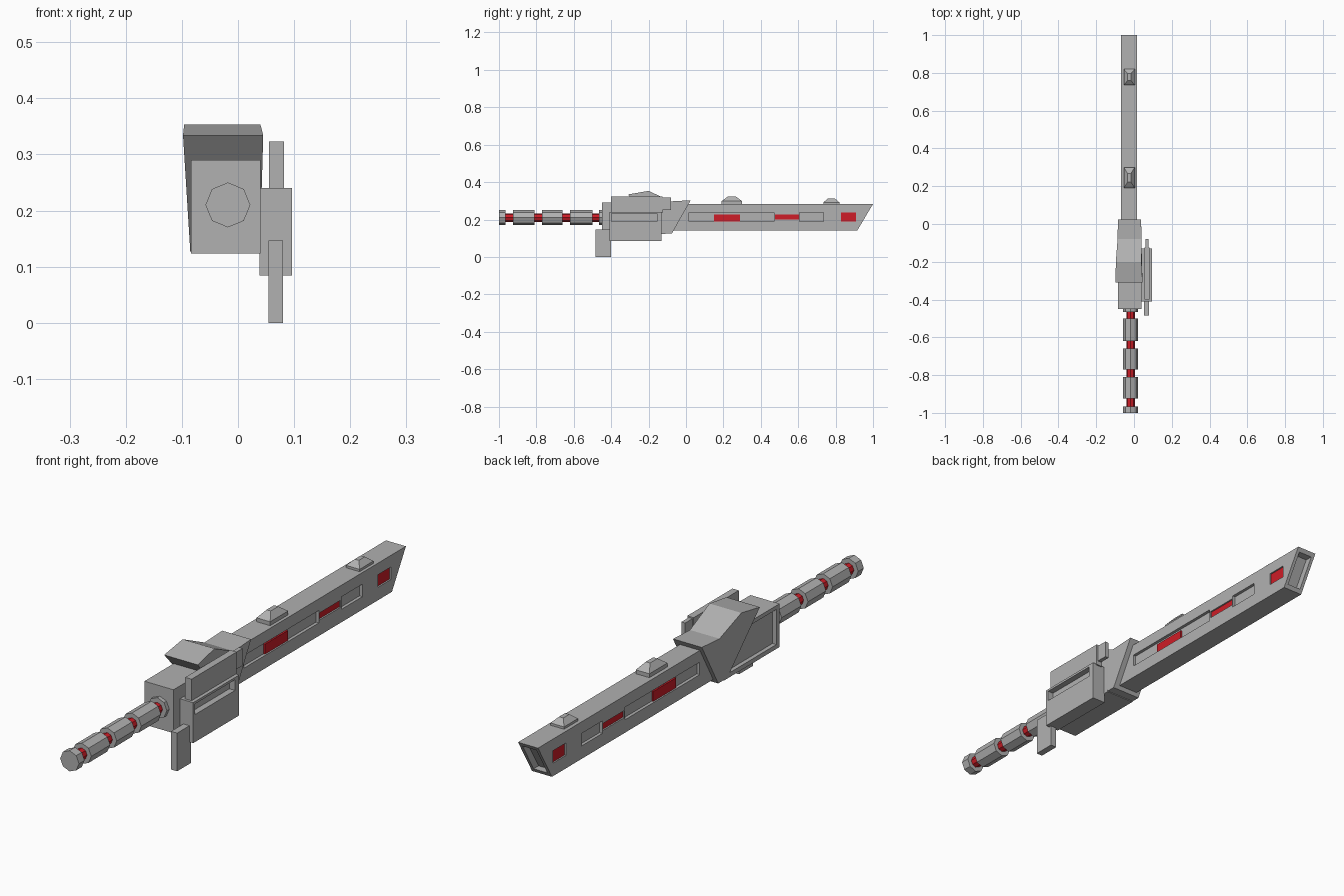
import bpy, bmesh, math
from mathutils import Matrix

if "Cube" in bpy.data.objects:
    bpy.data.objects.remove(bpy.data.objects["Cube"])


def material(name, rgb):
    m = bpy.data.materials.new(name)
    m.diffuse_color = (*rgb, 1)
    m.use_nodes = True
    m.node_tree.nodes["Principled BSDF"].inputs["Base Color"].default_value = m.diffuse_color
    return m


GREY = material("metal grey", (0.44, 0.44, 0.44))
RED = material("glow red", (0.62, 0.012, 0.02))


def finish(name, bm, mat):
    bmesh.ops.recalc_face_normals(bm, faces=bm.faces)
    me = bpy.data.meshes.new(name)
    bm.to_mesh(me)
    bm.free()
    me.materials.append(mat)
    ob = bpy.data.objects.new(name, me)
    bpy.context.collection.objects.link(ob)
    return ob


def add_prism(bm, profile):
    """Side profile points (y, z, left x, right x) joined across the width."""
    left = [bm.verts.new((p[2], p[0], p[1])) for p in profile]
    right = [bm.verts.new((p[3], p[0], p[1])) for p in profile]
    bm.faces.new(left)
    bm.faces.new(right[::-1])
    n = len(profile)
    for i in range(n):
        j = (i + 1) % n
        bm.faces.new((left[i], right[i], right[j], left[j]))


def add_box(bm, x, y, z):
    add_prism(bm, [(y[0], z[0], *x), (y[1], z[0], *x), (y[1], z[1], *x), (y[0], z[1], *x)])


def box(name, x, y, z, mat=GREY):
    bm = bmesh.new()
    add_box(bm, x, y, z)
    return finish(name, bm, mat)


def prism(name, profile, mat=GREY):
    bm = bmesh.new()
    add_prism(bm, profile)
    return finish(name, bm, mat)


def rod(name, r, y0, y1, mat):
    bm = bmesh.new()
    m = Matrix.Translation((-0.018, (y0 + y1) / 2, 0.21)) @ Matrix.Rotation(math.pi / 2, 4, 'X')
    bmesh.ops.create_cone(bm, cap_ends=True, segments=8, radius1=r, radius2=r,
                          depth=y1 - y0, matrix=m)
    return finish(name, bm, mat)


def cut(ob, cutter):
    cutter.hide_render = True
    cutter.hide_viewport = True
    cutter.display_type = 'WIRE'
    mod = ob.modifiers.new("recess", 'BOOLEAN')
    mod.operation = 'DIFFERENCE'
    mod.solver = 'EXACT'
    mod.object = cutter


# Grip: red core with octagonal collars
rod("grip_core", 0.022, -0.99, -0.44, RED)
for i, (a, b) in enumerate([(-1.0, -0.966), (-0.925, -0.81), (-0.77, -0.66),
                            (-0.62, -0.50), (-0.465, -0.445)]):
    rod(f"grip_collar_{i}", 0.04, a, b, GREY)

# Rear housing with a recessed panel on its left side
housing = box("housing", (-0.084, 0.04), (-0.45, -0.11), (0.123, 0.29))
cut(housing, box("housing_panel_cutter", (-0.2, -0.068), (-0.43, -0.125), (0.14, 0.275)))

# Sleeve with overhanging sight hump
prism("sleeve", [(-0.075, 0.126, -0.085, 0.039), (0.025, 0.303, -0.085, 0.038),
                 (-0.08, 0.297, -0.087, 0.039), (-0.20, 0.353, -0.096, 0.040),
                 (-0.31, 0.334, -0.098, 0.045), (-0.13, 0.126, -0.085, 0.039)])

# Side box with a slot, upper rail, peg and hanging lever
side_box = box("side_box", (0.038, 0.096), (-0.41, -0.13), (0.084, 0.24))
cut(side_box, box("side_slot_cutter", (0.072, 0.2), (-0.398, -0.155), (0.19, 0.231)))
box("upper_rail", (0.055, 0.082), (-0.40, -0.125), (0.235, 0.323))
box("rail_peg", (0.060, 0.076), (-0.13, -0.08), (0.252, 0.318))
box("lever", (0.054, 0.080), (-0.485, -0.40), (0.0, 0.147))

# Blade with slanted tip
XL, XR = -0.069, 0.016
blade = prism("blade", [(-0.09, 0.14, XL, XR), (0.915, 0.14, XL, XR),
                        (1.0, 0.283, XL, XR), (-0.02, 0.283, XL, XR)])


def tip_y(z):
    return 0.915 + (z - 0.14) * 0.085 / 0.143


# Hollow in the slanted tip
xi = (XL + 0.013, XR - 0.013)
cut(blade, prism("tip_cutter", [(tip_y(0.155) - 0.03, 0.155, *xi), (tip_y(0.155) + 0.1, 0.155, *xi),
                                (tip_y(0.268) + 0.1, 0.268, *xi), (tip_y(0.268) - 0.03, 0.268, *xi)]))

# Side windows: y range and z range, cut on both sides
windows = [((0.015, 0.47), (0.19, 0.238)), ((0.475, 0.603), (0.2, 0.227)),
           ((0.608, 0.735), (0.19, 0.238)), ((0.83, 0.908), (0.19, 0.238))]
bm = bmesh.new()
for y, z in windows:
    add_box(bm, (XL - 0.05, XL + 0.012), y, z)
    add_box(bm, (XR - 0.012, XR + 0.05), y, z)
cut(blade, finish("window_cutter", bm, GREY))

# Red panes inside the windows
panes = [((0.15, 0.29), (0.19, 0.228)), ((0.475, 0.603), (0.2, 0.227)),
         ((0.83, 0.908), (0.19, 0.238))]
for i, (y, z) in enumerate(panes):
    box(f"left_pane_{i}", (XL + 0.006, XL + 0.014), y, z, RED)
    box(f"right_pane_{i}", (XR - 0.014, XR - 0.006), y, z, RED)

# Ridged studs on top of the blade
for i, (a, b, base, top, inset) in enumerate([(0.19, 0.30, 0.298, 0.322, 0.032),
                                              (0.735, 0.82, 0.292, 0.312, 0.024)]):
    box(f"stud_base_{i}", (-0.054, 0.004), (a, b), (0.275, base))
    prism(f"stud_ridge_{i}", [(a, base, -0.054, 0.004), (b, base, -0.054, 0.004),
                              (b - inset, top, -0.034, -0.016), (a + inset, top, -0.034, -0.016)])
